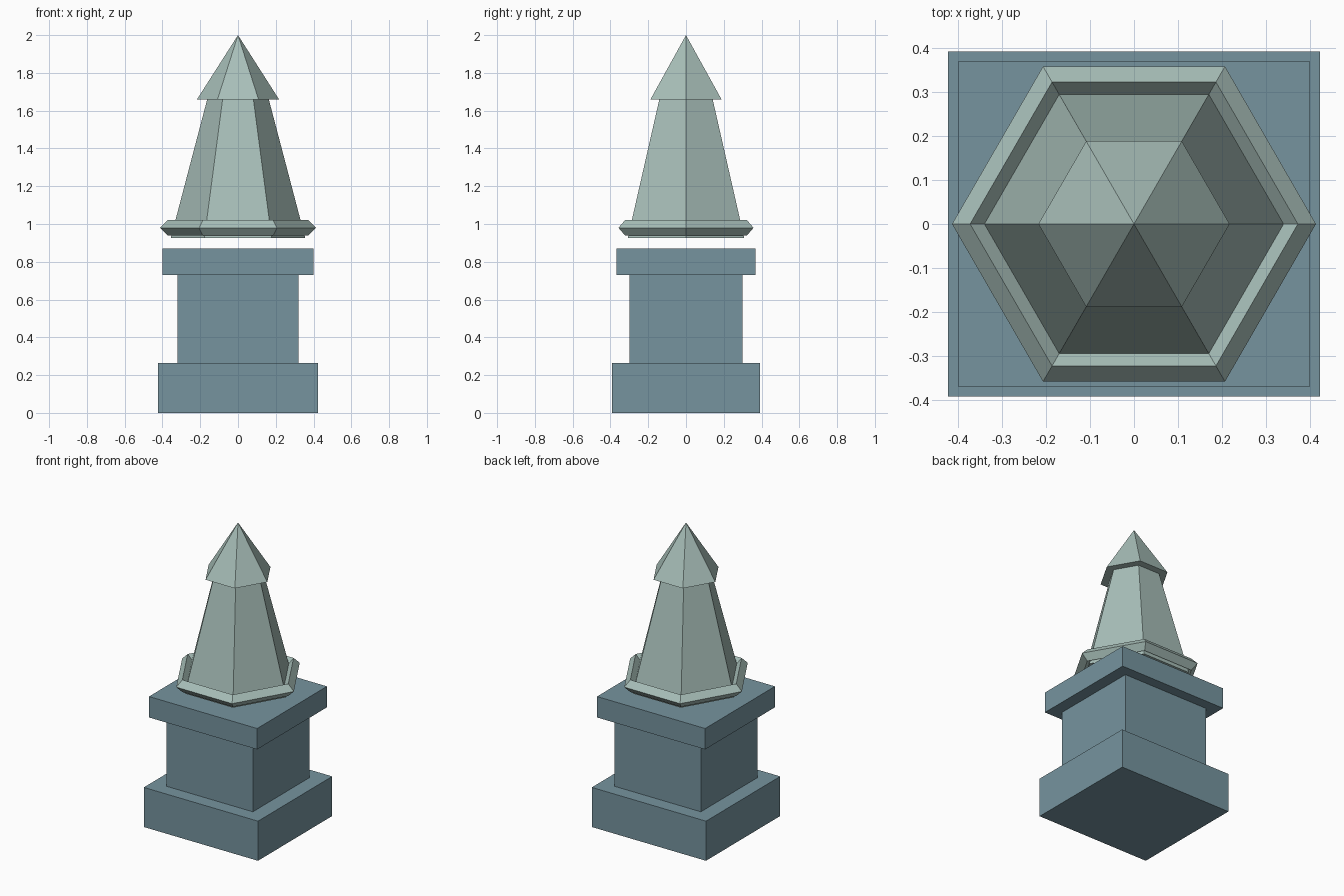
import bpy, math

if "Cube" in bpy.data.objects:
    bpy.data.objects.remove(bpy.data.objects["Cube"])


def material(name, srgb):
    m = bpy.data.materials.new(name)
    m.diffuse_color = [((c / 255 + 0.055) / 1.055) ** 2.4 for c in srgb] + [1]
    m.use_nodes = True
    m.node_tree.nodes["Principled BSDF"].inputs["Base Color"].default_value = m.diffuse_color
    return m


slate = material("slate blue stone", (118, 148, 159))
sage = material("pale sage stone", (168, 191, 185))


def finish(name, mat):
    ob = bpy.context.object
    ob.name = name
    ob.data.materials.append(mat)
    return ob


def block(name, width, depth, z0, z1):
    bpy.ops.mesh.primitive_cube_add(size=1, location=(0, 0, (z0 + z1) / 2))
    ob = finish(name, slate)
    ob.scale = (width, depth, z1 - z0)


def hex_cone(name, r0, r1, z0, z1):
    # six-sided, with corners on the x axis
    bpy.ops.mesh.primitive_cone_add(vertices=6, radius1=r0, radius2=r1, depth=z1 - z0,
                                    location=(0, 0, (z0 + z1) / 2),
                                    rotation=(0, 0, math.radians(30)))
    finish(name, sage)


# Square pedestal
block("pedestal_foot", 0.845, 0.784, 0, 0.265)
block("pedestal_shaft", 0.64, 0.60, 0.265, 0.73)
block("pedestal_cap", 0.80, 0.738, 0.73, 0.87)

# Tapered hexagonal spire, pointed tip and diamond-section ring
hex_cone("spire_body", 0.356, 0.163, 0.926, 1.66)
hex_cone("spire_tip", 0.217, 0, 1.66, 2.0)
bpy.ops.mesh.primitive_torus_add(major_segments=6, minor_segments=4, major_radius=0.372,
                                 minor_radius=0.041, location=(0, 0, 0.98))
finish("spire_ring", sage)
